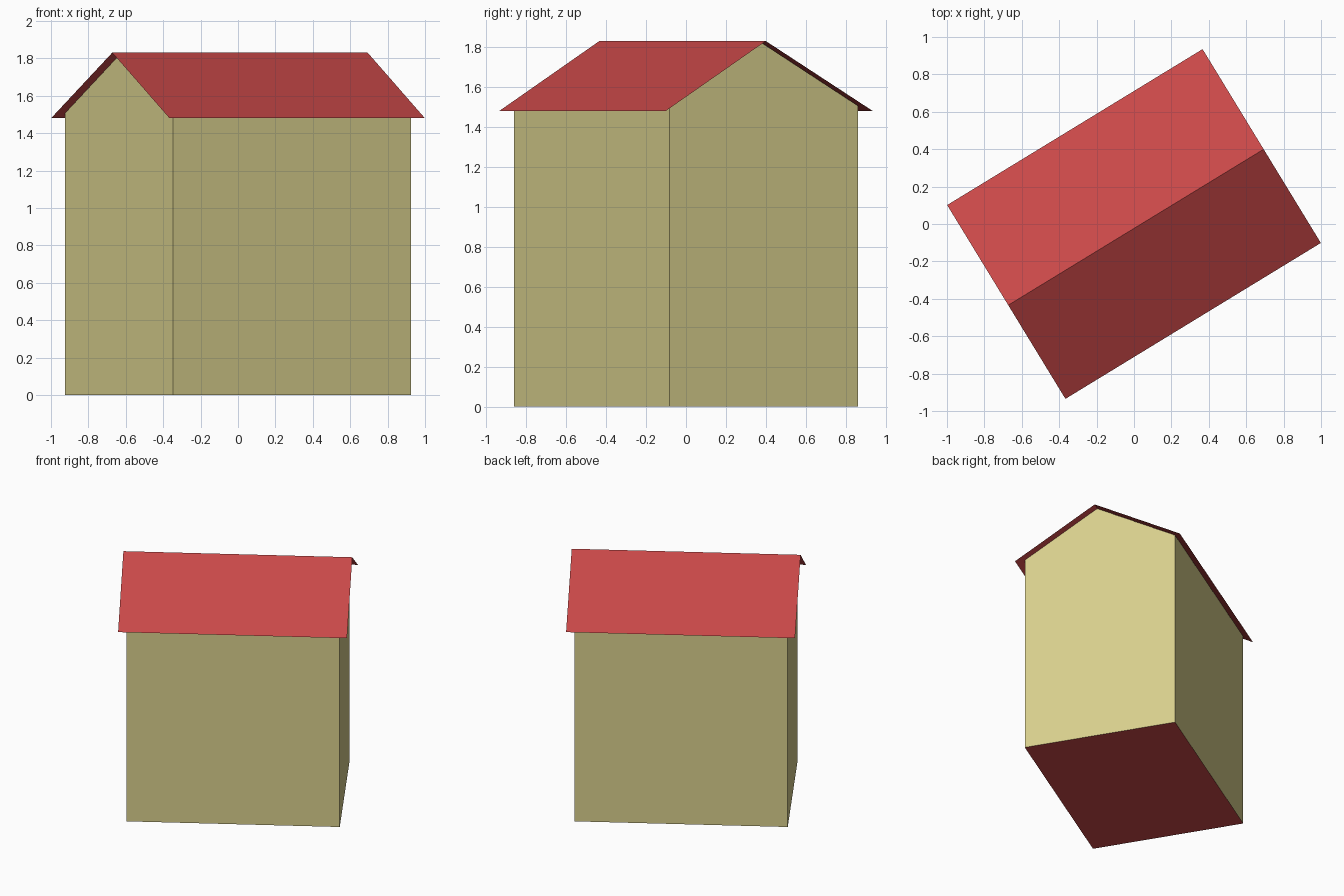
import bpy, bmesh, math

cube = bpy.data.objects.get("Cube")
if cube:
    bpy.data.objects.remove(cube, do_unlink=True)

TURN = math.radians(31.4)   # the house stands turned on its plot
RIDGE_Y, RIDGE_Z = -0.02, 1.83
EAVE_Y, EAVE_Z = 0.607, 1.48
WALL_Y, WALL_LEN, ROOF_LEN = 0.553, 1.492, 1.6
GAP = 0.004                 # keeps the wall tops just under the roof sheet


def material(name, rgb):
    mat = bpy.data.materials.new(name)
    mat.use_nodes = True
    color = (*rgb, 1)
    mat.diffuse_color = color
    mat.node_tree.nodes["Principled BSDF"].inputs["Base Color"].default_value = color
    return mat


def extrude_profile(name, profile, length, mats, closed):
    """Sweep a (y, z) profile along x, capped when closed."""
    bm = bmesh.new()
    ends = [[bm.verts.new((x, y, z)) for y, z in profile]
            for x in (-length / 2, length / 2)]
    count = len(profile)
    for i in range(count if closed else count - 1):
        j = (i + 1) % count
        bm.faces.new((ends[0][i], ends[1][i], ends[1][j], ends[0][j]))
    if closed:
        for end in ends:
            bm.faces.new(end)
        bmesh.ops.recalc_face_normals(bm, faces=bm.faces)
    bm.normal_update()
    mesh = bpy.data.meshes.new(name)
    for mat in mats:
        mesh.materials.append(mat)
    # the underside takes the second colour
    for face in bm.faces:
        if face.normal.z < -0.9 and len(mats) > 1:
            face.material_index = 1
    bm.to_mesh(mesh)
    bm.free()
    obj = bpy.data.objects.new(name, mesh)
    obj.rotation_euler.z = TURN
    bpy.context.collection.objects.link(obj)
    return obj


def roof_height(y):
    side = EAVE_Y if y > RIDGE_Y else -EAVE_Y
    return RIDGE_Z + (EAVE_Z - RIDGE_Z) * (y - RIDGE_Y) / (side - RIDGE_Y)


cream = material("cream_wall", (0.69, 0.625, 0.265))
red = material("red_roof", (0.58, 0.065, 0.065))

# Walls with gables and a red floor
wall_profile = [(-WALL_Y, 0)]
wall_profile += [(y, roof_height(y) - GAP) for y in (-WALL_Y, RIDGE_Y, WALL_Y)]
wall_profile.append((WALL_Y, 0))
extrude_profile("house_walls", wall_profile, WALL_LEN, [cream, red], True)

# Thin overhanging gable roof
roof_profile = [(-EAVE_Y, EAVE_Z), (RIDGE_Y, RIDGE_Z), (EAVE_Y, EAVE_Z)]
extrude_profile("gable_roof", roof_profile, ROOF_LEN, [red], False)
